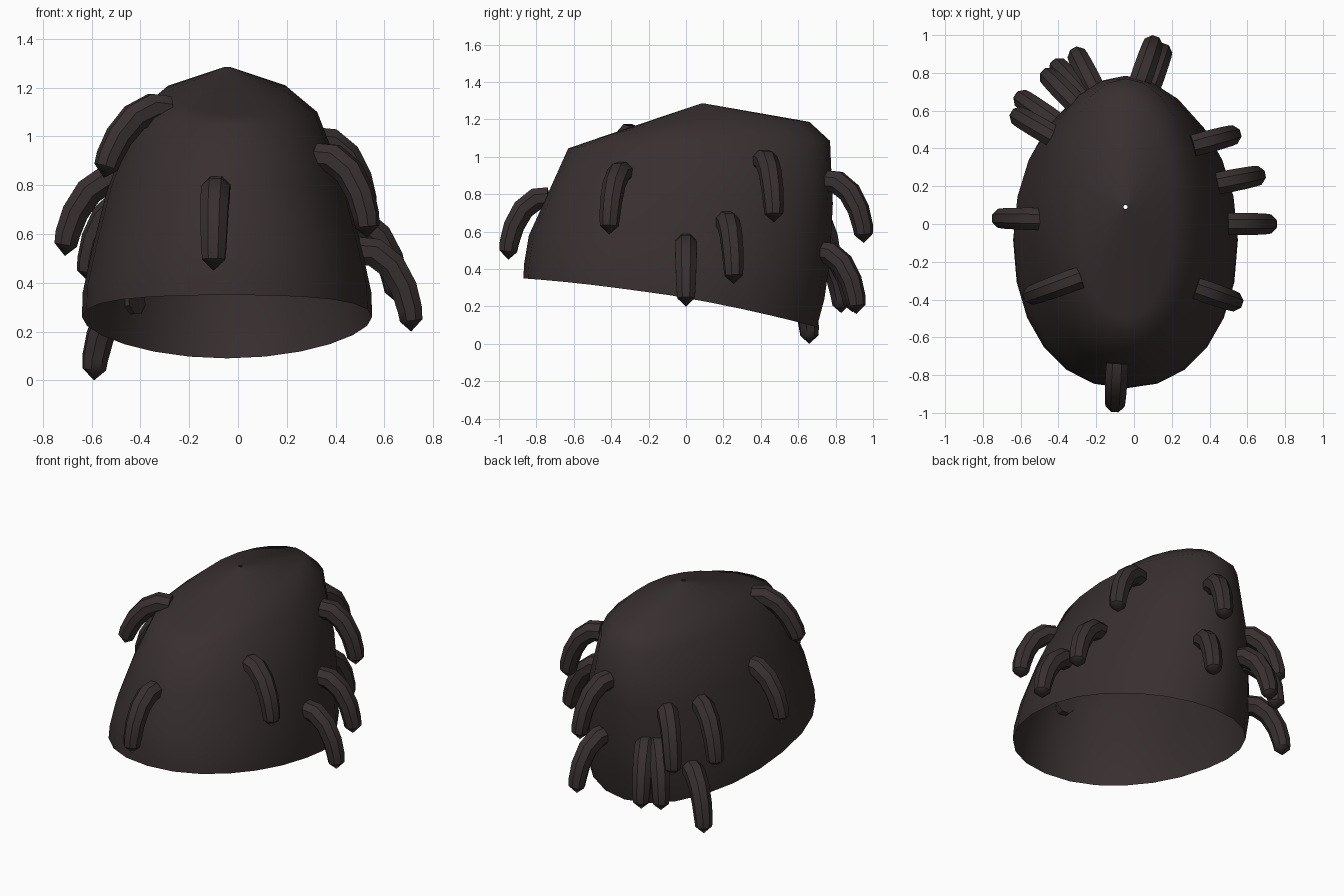
import bpy, bmesh, math
from mathutils import Vector

if "Cube" in bpy.data.objects:
    bpy.data.objects.remove(bpy.data.objects["Cube"])

mat = bpy.data.materials.new("dark brown hair")
mat.diffuse_color = (0.04, 0.029, 0.029, 1)
mat.use_nodes = True
mat.node_tree.nodes["Principled BSDF"].inputs["Base Color"].default_value = mat.diffuse_color


def finish(name, bm, angle):
    bmesh.ops.recalc_face_normals(bm, faces=bm.faces)
    me = bpy.data.meshes.new(name)
    bm.to_mesh(me)
    bm.free()
    me.materials.append(mat)
    ob = bpy.data.objects.new(name, me)
    bpy.context.collection.objects.link(ob)
    bpy.ops.object.select_all(action='DESELECT')
    ob.select_set(True)
    bpy.context.view_layer.objects.active = ob
    bpy.ops.object.shade_smooth_by_angle(angle=math.radians(angle))


def bridge(bm, a, b):
    n = len(a)
    for i in range(n):
        bm.faces.new((a[i], a[(i + 1) % n], b[(i + 1) % n], b[i]))


# Hair cap: lofted tilted ovals, open at the bottom
# half width, front y, back y, front z, side z, back z
RINGS = [
    (.595, -.87, .70, .35, .26, .09),
    (.592, -.865, .74, .43, .36, .24),
    (.555, -.84, .77, .58, .53, .45),
    (.490, -.74, .785, .80, .79, .75),
    (.370, -.63, .77, 1.045, 1.10, 1.085),
    (.250, -.50, .66, 1.09, 1.20, 1.187),
    (.012, .08, .10, 1.285, 1.285, 1.285),
]
SEG = 24
bm = bmesh.new()
loops = []
for a, yf, yb, zf, zm, zb in RINGS:
    loop = []
    for i in range(SEG):
        t = 2 * math.pi * i / SEG
        s, c = math.sin(t), math.cos(t)
        p = 0.93 if c < 0 else 1.0      # slightly boxier front
        x = -.045 + a * math.copysign(abs(s) ** p, s)
        y = (yf + yb) / 2 + (yb - yf) / 2 * math.copysign(abs(c) ** p, c)
        z = zm + (zb - zf) / 2 * c + ((zb + zf) / 2 - zm) * c * c
        loop.append(bm.verts.new((x, y, z)))
    loops.append(loop)
for lo, hi in zip(loops, loops[1:]):
    bridge(bm, lo, hi)
finish("hair_cap", bm, 60)

# Hanging curls: one bent tapered tube, placed by its tip and outward direction
# path: outward distance, height, radius (relative to the tip)
PATH = [(-.215, .33, .062), (-.15, .325, .064), (-.08, .27, .062),
        (-.03, .18, .059), (-.005, .09, .055), (0, .045, .05)]


def curl(name, tip, heading, tilt=0, sides=8):
    h = math.radians(heading)
    out, side = Vector((math.cos(h), math.sin(h), 0)), Vector((-math.sin(h), math.cos(h), 0))
    up = Vector((0, 0, 1))
    tip = Vector(tip)
    ct, st = math.cos(math.radians(tilt)), math.sin(math.radians(tilt))
    pts = [(d * ct - z * st, d * st + z * ct, r) for d, z, r in PATH]
    bm = bmesh.new()
    loops = []
    for k, (d, z, r) in enumerate(pts):
        p, q = pts[max(k - 1, 0)], pts[min(k + 1, len(pts) - 1)]
        tan = (out * (q[0] - p[0]) + up * (q[1] - p[1])).normalized()
        nor = tan.cross(side)
        ctr = tip + out * d + up * z
        loops.append([bm.verts.new(ctr + (side * math.cos(a) + nor * math.sin(a)) * r)
                      for a in (2 * math.pi * (i + .5) / sides for i in range(sides))])
    for a, b in zip(loops, loops[1:]):
        bridge(bm, a, b)
    bm.faces.new(loops[0])
    end = bm.verts.new(tip)
    last = loops[-1]
    for i in range(sides):
        bm.faces.new((last[i], last[(i + 1) % sides], end))
    finish(name, bm, 40)


CURLS = [
    ("curl_front", (-.10, -.95, .45), 267, 0),
    ("curl_right_front", (.53, -.41, .585), -19, 0),
    ("curl_right_low", (.71, 0, .20), 0, 0),
    ("curl_right_mid", (.65, .255, .32), 11, 0),
    ("curl_right_high", (.52, .47, .65), 15, 0),
    ("curl_left_front", (-.55, -.38, .83), 200, 12),
    ("curl_left_mid", (-.71, .03, .51), 179, 4),
    ("curl_back_left_low", (-.59, .66, 0), 145, 0),
    ("curl_back_left_high", (-.61, .57, .40), 150, 0),
    ("curl_back_corner_high", (-.45, .78, .385), 135, 0),
    ("curl_back_corner_low", (-.40, .83, .165), 132, 0),
    ("curl_back_inner", (-.30, .89, .17), 117, 0),
    ("curl_back_high", (.10, .95, .54), 71, 0),
    ("curl_back_low", (.15, .91, .16), 70, 0),
]
for c in CURLS:
    curl(*c)
